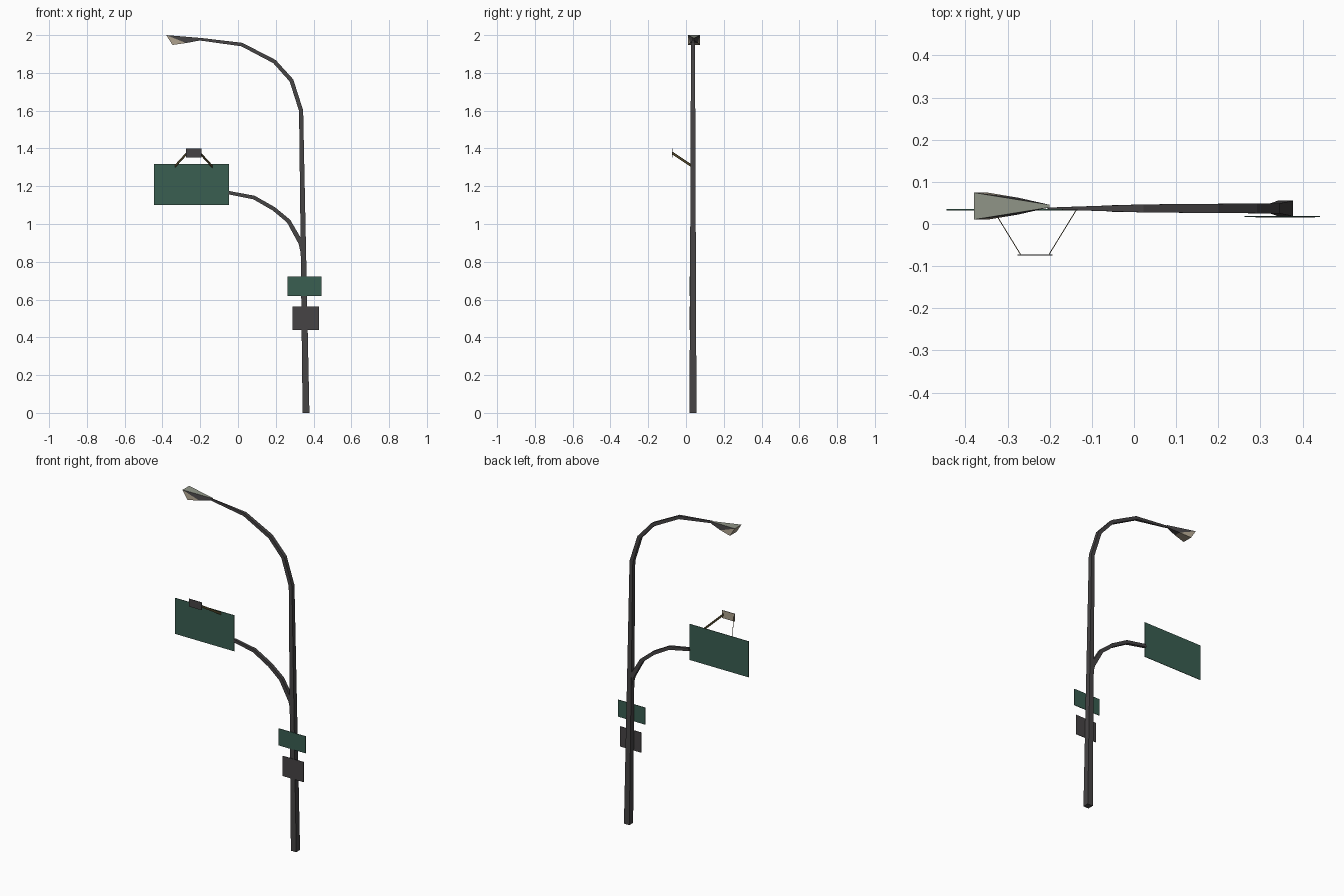
import bpy, bmesh
from mathutils import Vector

if "Cube" in bpy.data.objects:
    bpy.data.objects.remove(bpy.data.objects["Cube"])

YC = 0.037  # depth of the pole axis


def material(name, rgb):
    def lin(c):
        c /= 255
        return c / 12.92 if c < 0.04045 else ((c + 0.055) / 1.055) ** 2.4
    m = bpy.data.materials.new(name)
    m.diffuse_color = (*[lin(c) for c in rgb], 1)
    m.use_nodes = True
    m.node_tree.nodes["Principled BSDF"].inputs["Base Color"].default_value = m.diffuse_color
    return m


GRAY = material("dark gray metal", (70, 68, 69))
GREEN = material("sign green", (58, 94, 81))
PALE = material("pale gray cover", (146, 151, 137))
BEIGE = material("beige lens", (172, 160, 140))
OLIVE = material("olive brown bracket", (80, 70, 42))


def finish(name, bm, mats, rule=None):
    bmesh.ops.recalc_face_normals(bm, faces=bm.faces)
    bm.normal_update()
    if rule:
        for f in bm.faces:
            f.material_index = rule(f)
    me = bpy.data.meshes.new(name)
    bm.to_mesh(me)
    bm.free()
    for m in mats:
        me.materials.append(m)
    ob = bpy.data.objects.new(name, me)
    bpy.context.collection.objects.link(ob)
    return ob


def square_tube(name, path, mat):
    """Four-sided tube along (x, z, width in plane, depth in y) points."""
    bm = bmesh.new()
    rings = []
    pts = [Vector((p[0], p[1])) for p in path]
    for i, (x, z, w, d) in enumerate(path):
        if i == 0:
            t = Vector((0, 1))
        else:
            t = (pts[i] - pts[i - 1]).normalized()
            if i < len(pts) - 1:
                t = (t + (pts[i + 1] - pts[i]).normalized()).normalized()
        n = Vector((t.y, -t.x)) * w / 2
        rings.append([bm.verts.new((x + s * n.x, YC + q * d / 2, z + s * n.y))
                      for s, q in ((-1, -1), (1, -1), (1, 1), (-1, 1))])
    for a, b in zip(rings, rings[1:]):
        for k in range(4):
            bm.faces.new((a[k], a[(k + 1) % 4], b[(k + 1) % 4], b[k]))
    bm.faces.new(rings[0])
    bm.faces.new(rings[-1])
    return finish(name, bm, [mat])


def plate(name, start, end, z_start, z_end, mats, thick=0.003, rule=None):
    """Thin upright plate between two (x, y) points with (low, high) z at each end."""
    a, b = Vector(start), Vector(end)
    d = (b - a).normalized()
    n = Vector((-d.y, d.x)) * thick / 2
    bm = bmesh.new()
    sides = []
    for s in (-1, 1):
        p, q = a + n * s, b + n * s
        sides.append([bm.verts.new(v) for v in (
            (p.x, p.y, z_start[0]), (q.x, q.y, z_end[0]),
            (q.x, q.y, z_end[1]), (p.x, p.y, z_start[1]))])
    f, r = sides
    bm.faces.new(f)
    bm.faces.new(r)
    for k in range(4):
        bm.faces.new((f[k], f[(k + 1) % 4], r[(k + 1) % 4], r[k]))
    return finish(name, bm, mats, rule)


# Main pole, bending over into the lamp arm
square_tube("main_pole", [
    (0.36, 0, 0.036, 0.037), (0.334, 1.60, 0.022, 0.024),
    (0.283, 1.76, 0.022, 0.023), (0.193, 1.86, 0.021, 0.022),
    (0.02, 1.95, 0.019, 0.019), (-0.205, 1.979, 0.014, 0.004)], GRAY)

# Curved side arm holding the large sign
square_tube("sign_arm", [
    (0.349, 0.82, 0.022, 0.022), (0.333, 0.90, 0.026, 0.022),
    (0.268, 1.015, 0.022, 0.021), (0.19, 1.08, 0.021, 0.020),
    (0.085, 1.14, 0.020, 0.019), (-0.05, 1.166, 0.018, 0.016)], GRAY)

# Sign boards
plate("large_sign", (-0.445, YC - 0.003), (-0.048, YC - 0.003),
      (1.10, 1.318), (1.10, 1.318), [GREEN])
plate("small_sign", (0.262, 0.018), (0.442, 0.018), (0.618, 0.721), (0.618, 0.721), [GREEN])
plate("notice_plate", (0.289, 0.017), (0.43, 0.017), (0.44, 0.562), (0.44, 0.562), [GRAY])

# Sign floodlight: gray front, beige side turned to the sign
plate("sign_light", (-0.276, -0.0735), (-0.193, -0.0735), (1.352, 1.399), (1.352, 1.399),
      [GRAY, BEIGE], rule=lambda f: int(f.normal.y > 0.5))

# Two ribbon brackets, mirrored about the floodlight
for side, label in ((-1, "left"), (1, "right")):
    cx = -0.2355
    plate(label + "_light_bracket", (cx + side * 0.099, 0.034), (cx + side * 0.034, -0.072),
          (1.297, 1.312), (1.368, 1.383), [OLIVE], 0.002)

# Street lamp head: tapered housing, pale cover, beige lens
bm = bmesh.new()
LY = 0.0425
tip, top, mid, low = [], [], [], []
for s in (-1, 1):
    tip.append([bm.verts.new((-0.2, LY + s * 0.003, z)) for z in (1.985, 1.972)])
    top.append(bm.verts.new((-0.38, LY + s * 0.032, 2.0)))
    mid.append(bm.verts.new((-0.275, LY + s * 0.02, 1.958)))
    low.append(bm.verts.new((-0.347, LY + s * 0.032, 1.948)))
for i in (0, 1):
    bm.faces.new((tip[i][0], top[i], mid[i]))
    bm.faces.new((tip[i][0], mid[i], tip[i][1]))
    bm.faces.new((top[i], low[i], mid[i])).material_index = 2
bm.faces.new((tip[0][0], tip[1][0], top[1], top[0])).material_index = 1
bm.faces.new((top[0], top[1], low[1], low[0])).material_index = 2
bm.faces.new((low[0], low[1], mid[1], mid[0])).material_index = 2
bm.faces.new((mid[0], mid[1], tip[1][1], tip[0][1]))
bm.faces.new((tip[0][0], tip[0][1], tip[1][1], tip[1][0]))
finish("street_lamp_head", bm, [GRAY, PALE, BEIGE])
